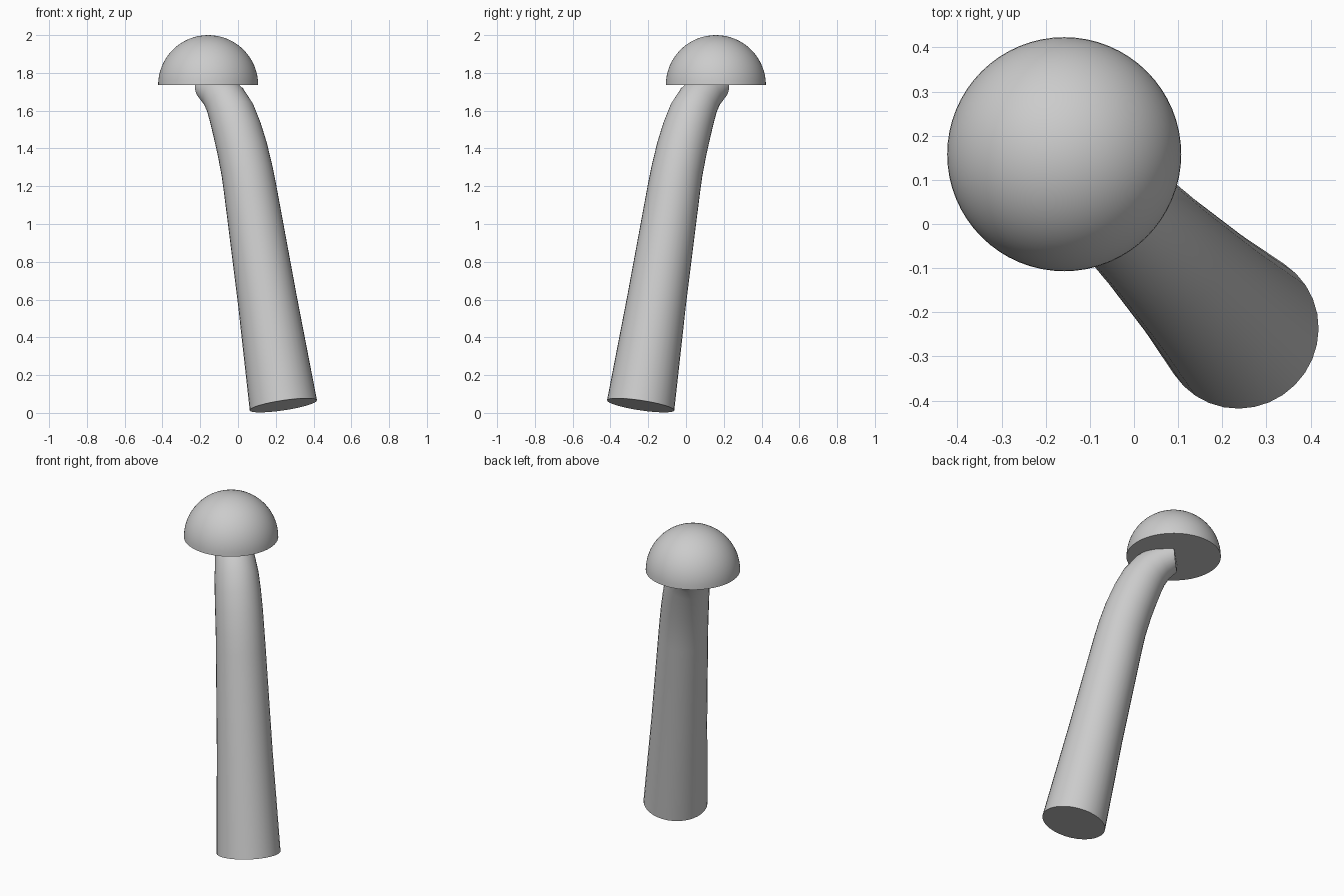
import bpy, bmesh, math
from mathutils import Matrix, Vector

cube = bpy.data.objects.get("Cube")
if cube:
    bpy.data.objects.remove(cube)

grey = bpy.data.materials.new("plain grey")
grey.use_nodes = True
grey.diffuse_color = (0.6, 0.6, 0.6, 1)
grey.node_tree.nodes["Principled BSDF"].inputs["Base Color"].default_value = (0.6, 0.6, 0.6, 1)


def finish(bm, name):
    bmesh.ops.recalc_face_normals(bm, faces=bm.faces)
    mesh = bpy.data.meshes.new(name)
    bm.to_mesh(mesh)
    bm.free()
    mesh.materials.append(grey)
    obj = bpy.data.objects.new(name, mesh)
    bpy.context.collection.objects.link(obj)
    bpy.ops.object.select_all(action='DESELECT')
    obj.select_set(True)
    bpy.context.view_layer.objects.active = obj
    bpy.ops.object.shade_smooth_by_angle(angle=math.radians(40))
    return obj


# Stem: rings along a diagonal path, as (offset, height, radius, lean in degrees)
SIDES = 32
path = [
    (0.24, 0.04, 0.18, 12),
    (0.155, 0.6, 0.157, 12),
    (0.065, 1.18, 0.14, 13),
    (0.048, 1.28, 0.137, 15),
    (0.022, 1.4, 0.134, 18),
    (-0.005, 1.5, 0.13, 23),
    (-0.033, 1.585, 0.124, 31),
    (-0.065, 1.65, 0.114, 45),
    (-0.105, 1.7, 0.103, 62),
    (-0.165, 1.74, 0.09, 86),
]
lean_axis = Vector((-1, -1, 0)).normalized()
bm = bmesh.new()
rings = []
for s, z, r, lean in path:
    turn = Matrix.Rotation(math.radians(lean), 3, lean_axis)
    ring = []
    for i in range(SIDES):
        a = math.tau * i / SIDES
        ring.append(bm.verts.new(Vector((s, -s, z)) + turn @ Vector((r * math.cos(a), r * math.sin(a), 0))))
    rings.append(ring)
for low, high in zip(rings, rings[1:]):
    for i in range(SIDES):
        j = (i + 1) % SIDES
        bm.faces.new((low[i], low[j], high[j], high[i]))
bm.faces.new(rings[0])
bm.faces.new(rings[-1])
finish(bm, "stem")

# Cap: half a sphere with a flat underside
bm = bmesh.new()
bmesh.ops.create_uvsphere(bm, u_segments=64, v_segments=32, radius=0.265)
bmesh.ops.delete(bm, geom=[v for v in bm.verts if v.co.z < -0.001], context='VERTS')
bmesh.ops.holes_fill(bm, edges=[e for e in bm.edges if e.is_boundary], sides=0)
cap = finish(bm, "cap")
cap.location = (-0.158, 0.158, 1.735)
